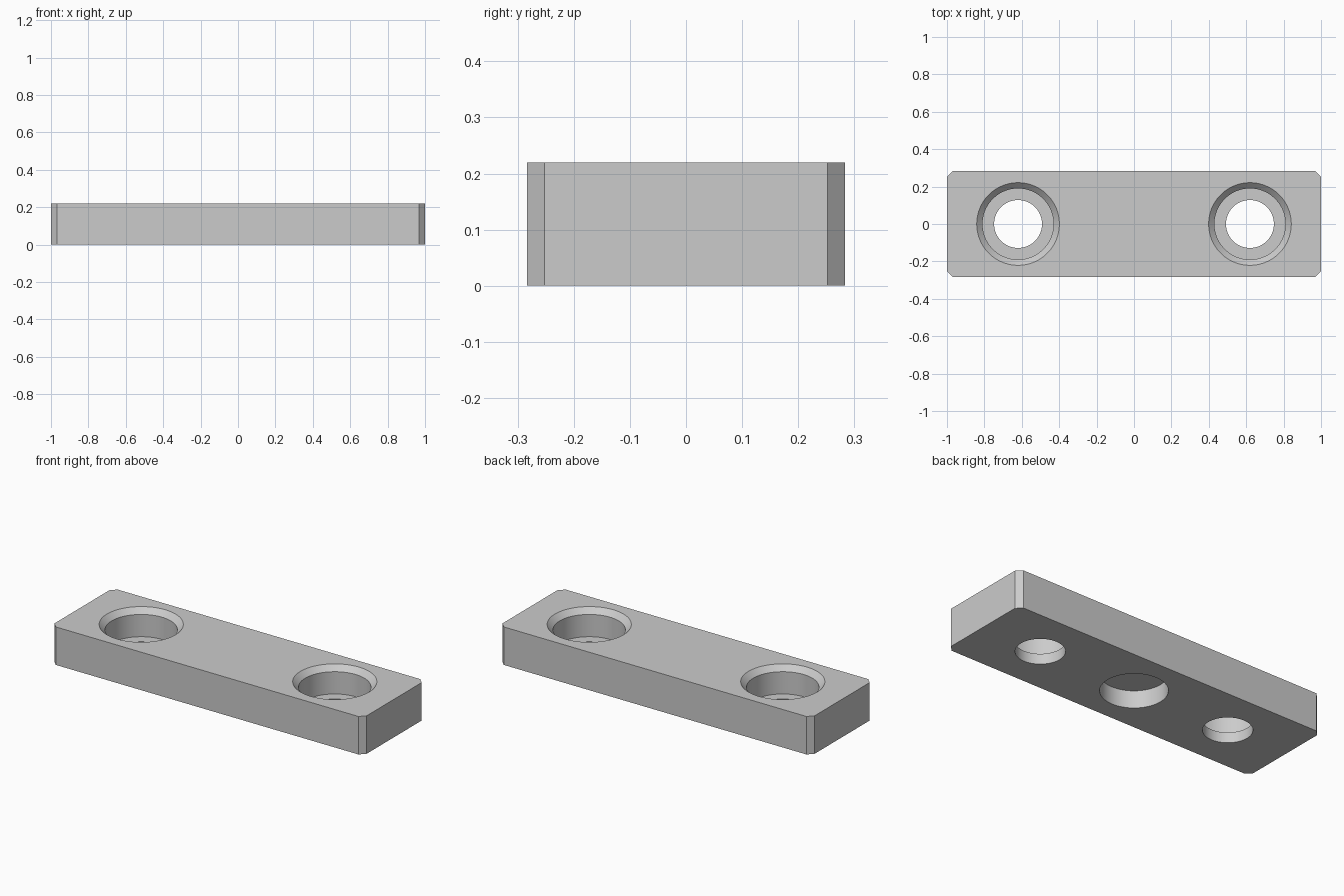
import bpy, bmesh, math

cube = bpy.data.objects.get("Cube")
if cube:
    bpy.data.objects.remove(cube, do_unlink=True)

LENGTH, WIDTH, HEIGHT, CHAMFER = 2.0, 0.566, 0.22, 0.031
HOLE_X = 0.62
SEGMENTS = 96

grey = bpy.data.materials.new("plain grey")
grey.use_nodes = True
colour = (0.6, 0.6, 0.6, 1)
grey.diffuse_color = colour
grey.node_tree.nodes["Principled BSDF"].inputs["Base Color"].default_value = colour


def make_object(name, bm):
    bmesh.ops.recalc_face_normals(bm, faces=bm.faces)
    mesh = bpy.data.meshes.new(name)
    bm.to_mesh(mesh)
    bm.free()
    mesh.materials.append(grey)
    obj = bpy.data.objects.new(name, mesh)
    bpy.context.collection.objects.link(obj)
    return obj


def turned_cutter(name, x, profile):
    """Closed solid of revolution from (radius, z) pairs."""
    bm = bmesh.new()
    rings = []
    for r, z in profile:
        angles = [math.tau * i / SEGMENTS for i in range(SEGMENTS)]
        rings.append([bm.verts.new((x + r * math.cos(a), r * math.sin(a), z)) for a in angles])
    for low, high in zip(rings, rings[1:]):
        for i in range(SEGMENTS):
            j = (i + 1) % SEGMENTS
            bm.faces.new((low[i], low[j], high[j], high[i]))
    bm.faces.new(rings[0])
    bm.faces.new(rings[-1])
    obj = make_object(name, bm)
    obj.hide_render = True
    return obj


# Bar with chamfered upright corners
bm = bmesh.new()
bmesh.ops.create_cube(bm, size=1)
for v in bm.verts:
    v.co.x *= LENGTH
    v.co.y *= WIDTH
    v.co.z = (v.co.z + 0.5) * HEIGHT
uprights = [e for e in bm.edges if abs(e.verts[0].co.z - e.verts[1].co.z) > HEIGHT / 2]
bmesh.ops.bevel(bm, geom=uprights, offset=CHAMFER, segments=1, affect='EDGES')
bar = make_object("mounting_bar", bm)

# Stepped screw holes with a chamfered mouth, and a blind pocket underneath
MARGIN = 0.05
screw = [(0.128, -MARGIN), (0.128, 0.06), (0.19, 0.06), (0.19, HEIGHT - 0.031),
         (0.221, HEIGHT), (0.221, HEIGHT + MARGIN)]
pocket = [(0.174, -MARGIN), (0.174, 0.1)]
cutters = [turned_cutter("left_screw_hole_cutter", HOLE_X, screw),
           turned_cutter("right_screw_hole_cutter", -HOLE_X, screw),
           turned_cutter("pocket_cutter", 0, pocket)]

bpy.ops.object.select_all(action='DESELECT')
bar.select_set(True)
bpy.context.view_layer.objects.active = bar
for cutter in cutters:
    cut = bar.modifiers.new(cutter.name, 'BOOLEAN')
    cut.operation = 'DIFFERENCE'
    cut.solver = 'EXACT'
    cut.object = cutter
    bpy.ops.object.modifier_apply(modifier=cut.name)
    bpy.data.objects.remove(cutter, do_unlink=True)

bpy.ops.object.shade_smooth_by_angle(angle=math.radians(30))
